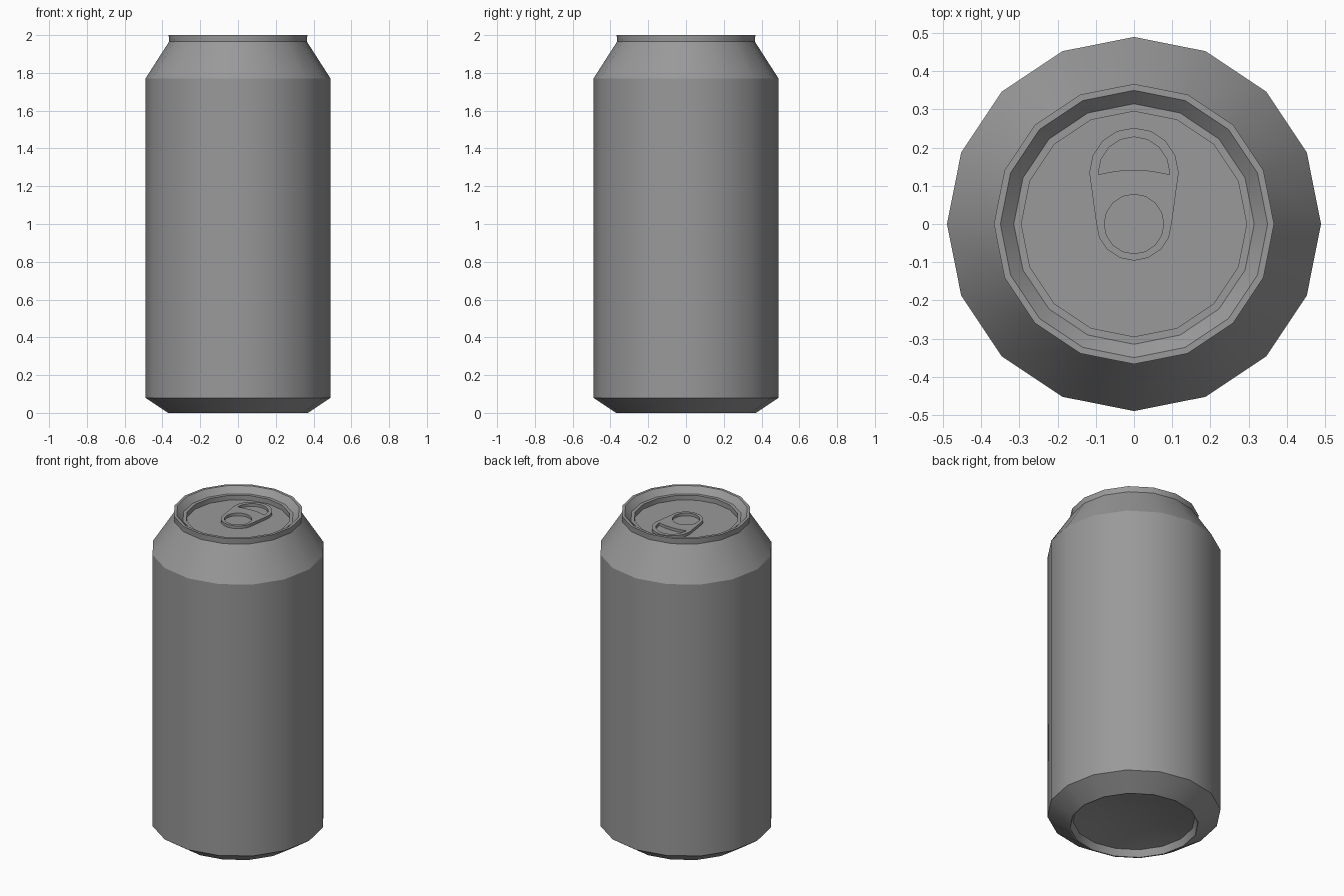
import bpy, bmesh
from math import sin, cos, pi, radians

if "Cube" in bpy.data.objects:
    bpy.data.objects.remove(bpy.data.objects["Cube"])

SIDES = 16

# dark aluminium grey
metal = bpy.data.materials.new("dark_grey_metal")
metal.diffuse_color = (0.32, 0.32, 0.32, 1)
metal.use_nodes = True
metal.node_tree.nodes["Principled BSDF"].inputs["Base Color"].default_value = metal.diffuse_color


def lathe(name, profile):
    """Spin an (r, z) profile around z; r = 0 closes with a pole."""
    bm = bmesh.new()
    rings = []
    for r, z in profile:
        n = SIDES if r > 0 else 1
        rings.append([bm.verts.new((r * cos(2 * pi * i / SIDES), r * sin(2 * pi * i / SIDES), z))
                      for i in range(n)])
    for a, b in zip(rings, rings[1:]):
        for i in range(SIDES):
            j = (i + 1) % SIDES
            quad = [a[i % len(a)], a[j % len(a)], b[j % len(b)], b[i % len(b)]]
            bm.faces.new(list(dict.fromkeys(quad)))
    bmesh.ops.recalc_face_normals(bm, faces=bm.faces)
    me = bpy.data.meshes.new(name)
    bm.to_mesh(me)
    bm.free()
    ob = bpy.data.objects.new(name, me)
    bpy.context.collection.objects.link(ob)
    return ob


def arc(cy, r, a0, a1, n):
    """n + 1 points on an arc centred on (0, cy), angles in degrees."""
    return [(r * cos(radians(a0 + (a1 - a0) * i / n)), cy + r * sin(radians(a0 + (a1 - a0) * i / n)))
            for i in range(n + 1)]


def plate(name, loops, z, thickness):
    """Flat plate from an outline and hole loops."""
    cu = bpy.data.curves.new(name, 'CURVE')
    cu.dimensions = '2D'
    cu.fill_mode = 'BOTH'
    cu.extrude = thickness / 2
    for pts in loops:
        sp = cu.splines.new('POLY')
        sp.points.add(len(pts) - 1)
        for p, (x, y) in zip(sp.points, pts):
            p.co = (x, y, 0, 1)
        sp.use_cyclic_u = True
    ob = bpy.data.objects.new(name, cu)
    ob.location.z = z + thickness / 2
    bpy.context.collection.objects.link(ob)
    select(ob)
    bpy.ops.object.convert(target='MESH')
    return bpy.context.object


def select(ob):
    bpy.ops.object.select_all(action='DESELECT')
    ob.select_set(True)
    bpy.context.view_layer.objects.active = ob


# can shell: domed base, foot, wall, shoulder, rim, ledge and sunken lid panel
can = lathe("can_body", [
    (0, 0.085), (0.2, 0.07), (0.345, 0.04), (0.362, 0), (0.37, 0), (0.49, 0.08), (0.49, 1.77),
    (0.365, 1.965), (0.367, 2.0), (0.35, 2.0), (0.315, 1.965),
    (0.295, 1.965), (0.295, 1.935), (0, 1.935)])
select(can)
bpy.ops.object.shade_smooth_by_angle(angle=radians(30))

# pull tab with finger opening and rivet hole
outline = arc(0.135, 0.117, 0, 180, 8) + arc(0.003, 0.099, 180, 360, 8)
finger_hole = arc(0.135, 0.093, 0, 180, 8) + [(-0.093, 0.13), (-0.045, 0.139), (0, 0.142),
                                              (0.045, 0.139), (0.093, 0.13)]
rivet_hole = arc(0, 0.078, 0, 337.5, 15)
tab = plate("pull_tab", [outline, finger_hole, rivet_hole], 1.937, 0.017)

for ob in (can, tab):
    ob.data.materials.clear()
    ob.data.materials.append(metal)
